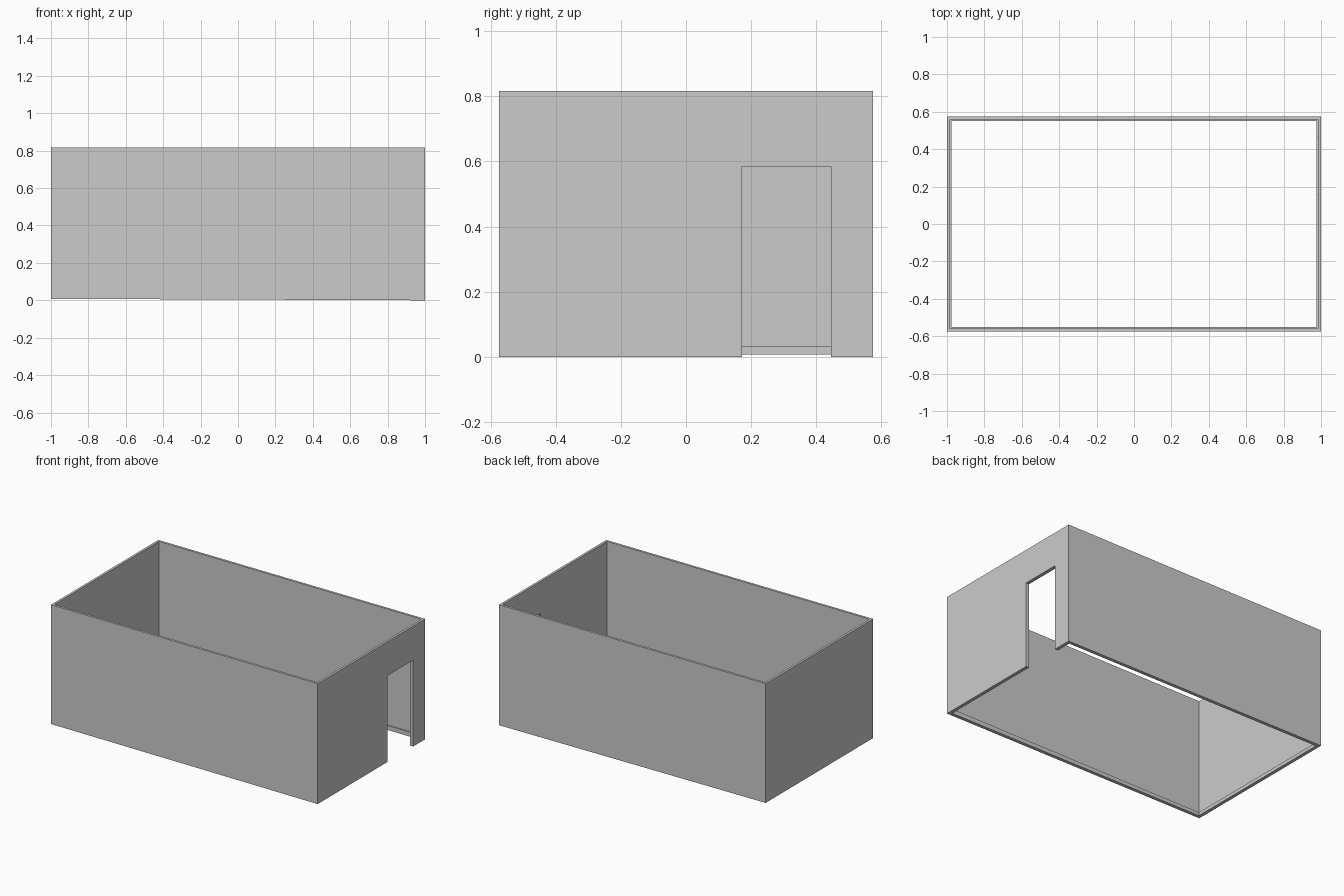
import bpy, bmesh
from mathutils import Vector

if "Cube" in bpy.data.objects:
    bpy.data.objects.remove(bpy.data.objects["Cube"])

L, W, H = 1.0, 0.575, 0.816        # half length, half width, height
T, S = 0.016, 0.007                # wall thickness, trim thickness
D0, D1, DH = 0.172, 0.446, 0.585   # door opening
C = 0.016                          # door trim width


def floor_z(x):
    # the underside rises very slightly towards the left end
    return 0.004 * (1 - x)


def prism(name, pts, offset, tilt=False):
    """Extrude a closed polygon of 3D points by an offset."""
    bm = bmesh.new()
    face = bm.faces.new([bm.verts.new(p) for p in pts])
    ext = bmesh.ops.extrude_face_region(bm, geom=[face])
    bmesh.ops.translate(bm, vec=Vector(offset),
                        verts=[g for g in ext["geom"] if isinstance(g, bmesh.types.BMVert)])
    bmesh.ops.recalc_face_normals(bm, faces=bm.faces)
    if tilt:
        for v in bm.verts:
            if v.co.z < 0.001:
                v.co.z = floor_z(v.co.x)
    mesh = bpy.data.meshes.new(name)
    bm.to_mesh(mesh)
    bm.free()
    obj = bpy.data.objects.new(name, mesh)
    bpy.context.collection.objects.link(obj)
    return obj


def rect(x, y, z):
    return [(-x, -y, z), (x, -y, z), (x, y, z), (-x, y, z)]


# Four walls with a doorway in the right-hand one
walls = prism("walls", rect(L, W, 0), (0, 0, H), tilt=True)
cutters = [
    prism("room_cutter", rect(L - T, W - T, -0.2), (0, 0, H + 0.4)),
    prism("door_cutter", [(L - 0.1, D0, -0.1), (L - 0.1, D1, -0.1),
                          (L - 0.1, D1, DH), (L - 0.1, D0, DH)], (0.2, 0, 0)),
]
for cutter in cutters:
    mod = walls.modifiers.new(cutter.name, "BOOLEAN")
    mod.operation = "DIFFERENCE"
    mod.solver = "EXACT"
    mod.object = cutter
    cutter.hide_render = True
    cutter.hide_set(True)

# Skirting board running round the room from one side of the door to the other
def skirting_path(inset):
    x, y = L - T - inset, W - T - inset
    return [(x, D1 + C, 0), (x, y, 0), (-x, y, 0),
            (-x, -y, 0), (x, -y, 0), (x, D0 - C, 0)]

prism("skirting", skirting_path(0) + skirting_path(S)[::-1], (0, 0, 0.031), tilt=True)

# Door trim on the inside face of the wall
x = L - T
prism("door_trim", [(x, D0 - C, 0), (x, D0 - C, DH + C), (x, D1 + C, DH + C),
                    (x, D1 + C, 0), (x, D1, 0), (x, D1, DH),
                    (x, D0, DH), (x, D0, 0)], (-S - 0.001, 0, 0), tilt=True)
